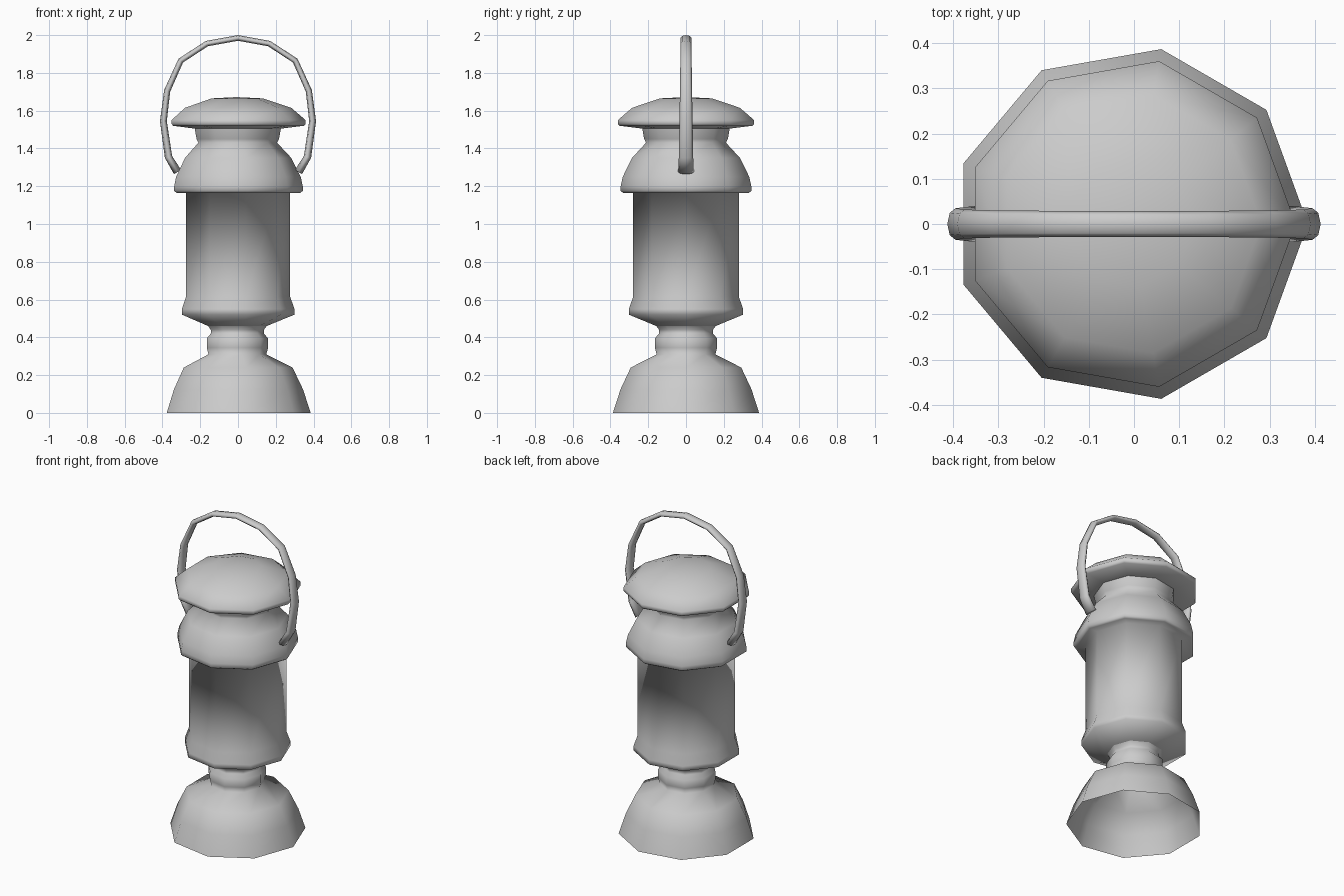
import bpy, math
from mathutils import Vector

if "Cube" in bpy.data.objects:
    bpy.data.objects.remove(bpy.data.objects["Cube"])

SIDES = 9
CX = -0.008


def make(name, verts, faces):
    mesh = bpy.data.meshes.new(name)
    mesh.from_pydata(verts, [], faces)
    for p in mesh.polygons:
        p.use_smooth = True
    ob = bpy.data.objects.new(name, mesh)
    bpy.context.collection.objects.link(ob)
    return ob


def lathe(name, profile, top=None):
    """Nine-sided turned part; optional apex height closes the top."""
    n = SIDES
    verts = [(CX + r * math.cos(math.tau * i / n), r * math.sin(math.tau * i / n), z)
             for r, z in profile for i in range(n)]
    faces = [(k * n + i, k * n + (i + 1) % n, (k + 1) * n + (i + 1) % n, (k + 1) * n + i)
             for k in range(len(profile) - 1) for i in range(n)]
    if top is not None:
        verts.append((CX, 0, top))
        a = (len(profile) - 1) * n
        faces += [(a + i, a + (i + 1) % n, len(verts) - 1) for i in range(n)]
    return make(name, verts, faces)


# Bell-shaped foot (open underneath) and ringed neck
lathe("base", [(.393, 0), (.352, .125), (.297, .24), (.158, .31), (.167, .345),
               (.167, .395), (.145, .42), (.145, .44), (.16, .46)])

# Burner tray, chimney and vented hood
lathe("lamp_body", [(.16, .46), (.307, .52), (.307, .55), (.284, .615), (.284, 1.165),
                    (.338, 1.165), (.351, 1.175), (.351, 1.2), (.34, 1.25), (.29, 1.35),
                    (.215, 1.43), (.225, 1.45), (.235, 1.505)])

# Overhanging lid
lathe("cap", [(.235, 1.505), (.357, 1.52), (.366, 1.53), (.366, 1.55),
              (.29, 1.615), (.14, 1.665)], top=1.672)

# Carrying handle: flattened tube, half path mirrored, wider at the ends
half = [(.32, 1.275, .042), (.368, 1.355, .038), (.395, 1.545, .035),
        (.375, 1.705, .032), (.303, 1.865, .03), (.165, 1.955, .029)]
path = half + [(0, 1.985, .029)] + [(-x, z, w) for x, z, w in reversed(half)]
K = 8
verts, faces = [], []
for j, (x, z, w) in enumerate(path):
    a, b = path[max(j - 1, 0)], path[min(j + 1, len(path) - 1)]
    t = Vector((b[0] - a[0], 0, b[1] - a[1])).normalized()
    side = Vector((t.z, 0, -t.x))
    for i in range(K):
        ang = math.tau * i / K
        verts.append(Vector((x, 0, z)) + side * (w * .52 * math.cos(ang))
                     + Vector((0, w * math.sin(ang), 0)))
for j in range(len(path) - 1):
    for i in range(K):
        m = (i + 1) % K
        faces.append((j * K + i, (j + 1) * K + i, (j + 1) * K + m, j * K + m))
last = (len(path) - 1) * K
faces += [tuple(range(K)), tuple(last + i for i in reversed(range(K)))]
handle = make("handle", verts, faces)

# Consistent outward normals on the handle
import bmesh
bm = bmesh.new()
bm.from_mesh(handle.data)
bmesh.ops.recalc_face_normals(bm, faces=bm.faces)
bm.to_mesh(handle.data)
bm.free()
